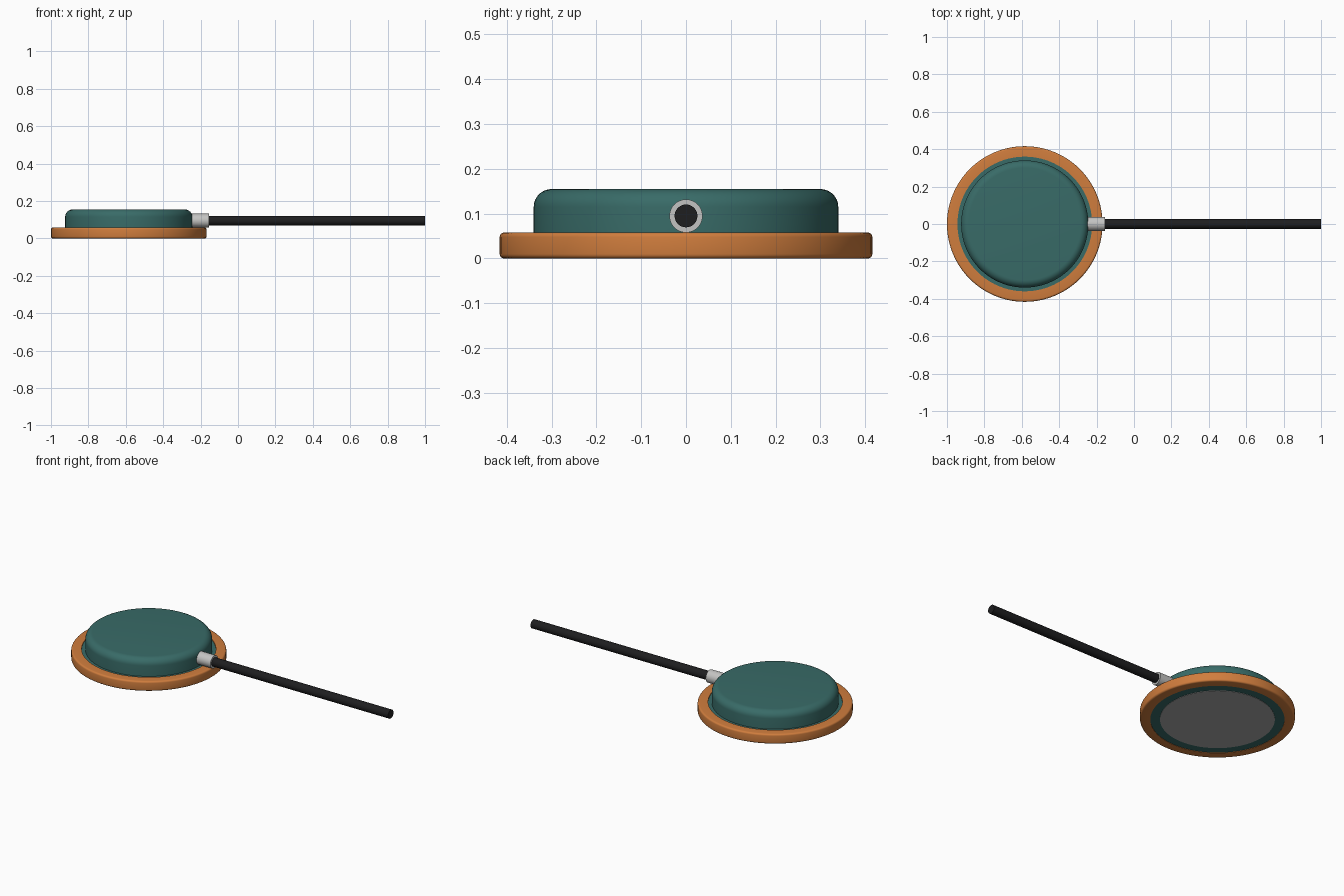
import bpy, bmesh, math
from mathutils import Matrix

cube = bpy.data.objects.get("Cube")
if cube:
    bpy.data.objects.remove(cube)

HEAD_X = -0.584
CABLE_Z = 0.095


def material(name, rgb):
    m = bpy.data.materials.new(name)
    m.use_nodes = True
    m.diffuse_color = (*rgb, 1)
    m.node_tree.nodes["Principled BSDF"].inputs["Base Color"].default_value = (*rgb, 1)
    return m


teal = material("teal", (0.04, 0.147, 0.137))
orange = material("orange", (0.63, 0.205, 0.047))
steel = material("steel", (0.55, 0.55, 0.54))
grey = material("grey", (0.40, 0.40, 0.40))
black = material("black", (0.013, 0.013, 0.014))


def rounded(r, z, radius, start, steps=6):
    """Quarter-circle profile points centred on (r, z)."""
    return [(r + radius * math.cos(a), z + radius * math.sin(a))
            for a in (start + math.pi / 2 * i / steps for i in range(steps + 1))]


def lathe(name, profile, mat, location, segments=96, closed=False, along_x=False):
    """Spin an (r, z) profile about its axis into a smooth solid."""
    bm = bmesh.new()
    verts = [bm.verts.new((r, 0, z)) for r, z in profile]
    pairs = list(zip(verts, verts[1:])) + ([(verts[-1], verts[0])] if closed else [])
    edges = [bm.edges.new(p) for p in pairs]
    bmesh.ops.spin(bm, geom=verts + edges, cent=(0, 0, 0), axis=(0, 0, 1),
                   angle=math.tau, steps=segments)
    bmesh.ops.remove_doubles(bm, verts=bm.verts, dist=1e-5)
    bmesh.ops.recalc_face_normals(bm, faces=bm.faces)
    if along_x:
        bm.transform(Matrix.Rotation(math.pi / 2, 4, "Y"))
    mesh = bpy.data.meshes.new(name)
    bm.to_mesh(mesh)
    bm.free()
    mesh.materials.append(mat)
    obj = bpy.data.objects.new(name, mesh)
    obj.location = location
    bpy.context.collection.objects.link(obj)
    bpy.ops.object.select_all(action="DESELECT")
    obj.select_set(True)
    bpy.context.view_layer.objects.active = obj
    bpy.ops.object.shade_smooth_by_angle(angle=math.radians(35))
    return obj


head = (HEAD_X, 0, 0)

# Domed housing with a flange at its base
lathe("housing", [(0, 0.002), (0.362, 0.002), (0.362, 0.053), (0.34, 0.053)]
      + rounded(0.30, 0.115, 0.04, 0, 8) + [(0, 0.155)], teal, head)

# Rim ring with softened outer edges
lathe("rim_ring", [(0.36, 0.0)] + rounded(0.406, 0.01, 0.01, -math.pi / 2, 4)
      + rounded(0.406, 0.048, 0.01, 0, 4) + [(0.36, 0.058)], orange, head, closed=True)

# Contact plate on the underside
lathe("base_plate", [(0, 0), (0.308, 0), (0.308, 0.006), (0, 0.006)], grey, head)

# Cable sleeve and cable
lathe("cable_sleeve", [(0, 0), (0.037, 0), (0.037, 0.115), (0, 0.115)],
      steel, (-0.27, 0, CABLE_Z), 48, along_x=True)
lathe("cable", [(0, 0), (0.0255, 0), (0.0255, 1.2), (0, 1.2)],
      black, (-0.2, 0, CABLE_Z), 32, along_x=True)
